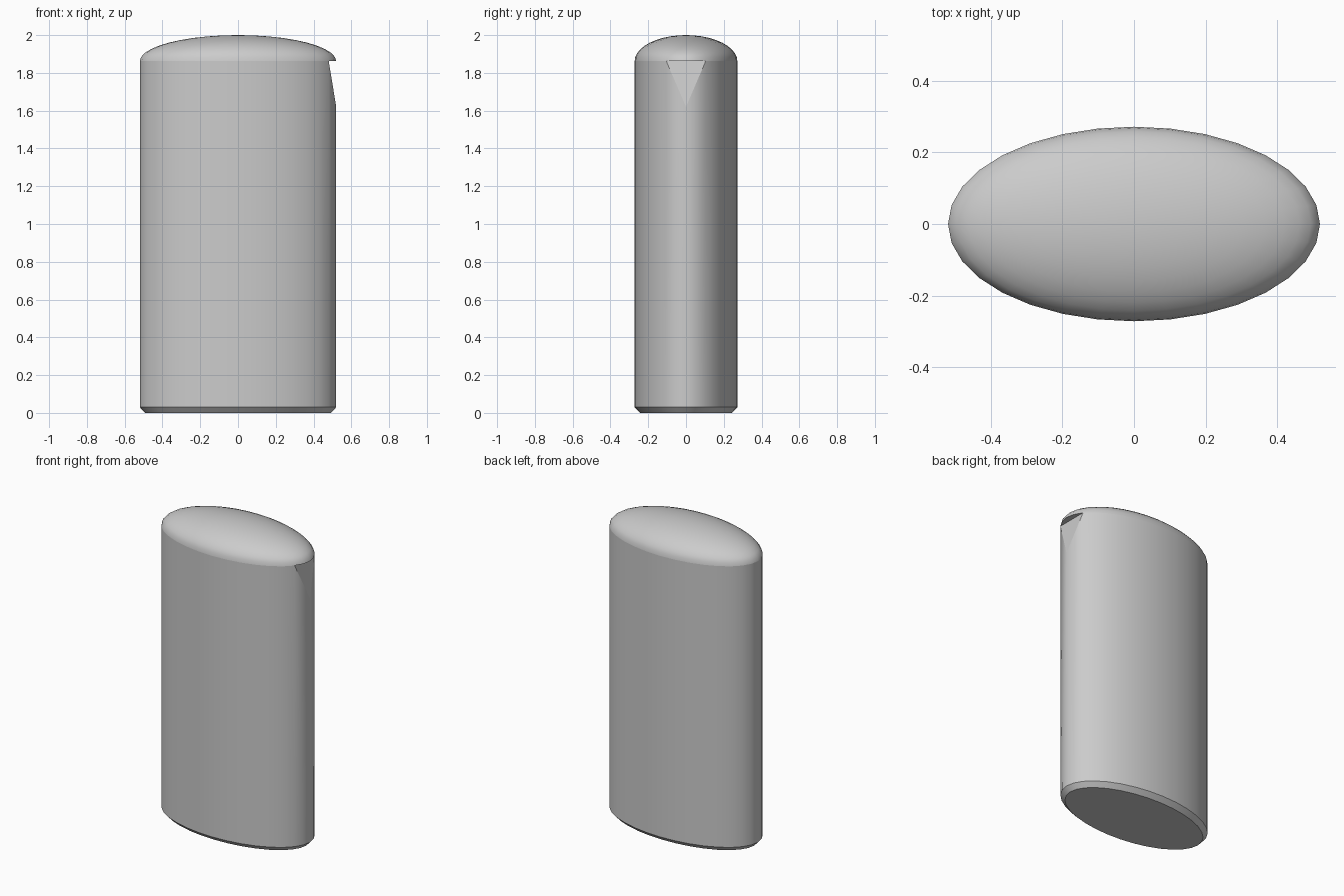
import bpy, bmesh
from math import cos, sin, pi, radians

if "Cube" in bpy.data.objects:
    bpy.data.objects.remove(bpy.data.objects["Cube"])

N, RX, RY = 32, 0.52, 0.272
SEAM, TOP = 1.862, 2.0


def ring(bm, rx, ry, z, skip=()):
    return [bm.verts.new((rx * cos(2 * pi * i / N), ry * sin(2 * pi * i / N), z))
            for i in range(N) if i not in skip]


def finish(bm, name):
    bmesh.ops.recalc_face_normals(bm, faces=bm.faces[:])
    me = bpy.data.meshes.new(name)
    bm.to_mesh(me)
    bm.free()
    ob = bpy.data.objects.new(name, me)
    bpy.context.collection.objects.link(ob)
    bpy.ops.object.select_all(action='DESELECT')
    bpy.context.view_layer.objects.active = ob
    ob.select_set(True)
    bpy.ops.object.shade_smooth_by_angle(angle=radians(30))
    return ob


# Elliptical body: chamfered foot, straight wall, finger notch cut at +x
bm = bmesh.new()
ring(bm, RX - 0.028, RY - 0.028, 0)
ring(bm, RX, RY, 0.03)
ring(bm, RX, RY, SEAM, skip=(0, 1, N - 1))
bm.verts.new((RX, 0, 1.62))
bmesh.ops.convex_hull(bm, input=bm.verts[:])
bmesh.ops.dissolve_limit(bm, angle_limit=radians(0.5), verts=bm.verts[:], edges=bm.edges[:])
body = finish(bm, "body")
for p in body.data.polygons:
    if 0.05 < p.normal.z < 0.9:
        p.use_smooth = False

# Domed lid with a flat underside that overhangs the notch
bm = bmesh.new()
STEPS = 10
rings = []
for s in range(STEPS):
    a = s / STEPS * pi / 2
    rings.append(ring(bm, RX * cos(a), RY * cos(a), SEAM + (TOP - SEAM) * sin(a)))
for lo, hi in zip(rings, rings[1:]):
    for i in range(N):
        j = (i + 1) % N
        bm.faces.new((lo[i], lo[j], hi[j], hi[i]))
apex = bm.verts.new((0, 0, TOP))
for i in range(N):
    bm.faces.new((rings[-1][i], rings[-1][(i + 1) % N], apex))
bm.faces.new(rings[0][::-1])
finish(bm, "lid")
